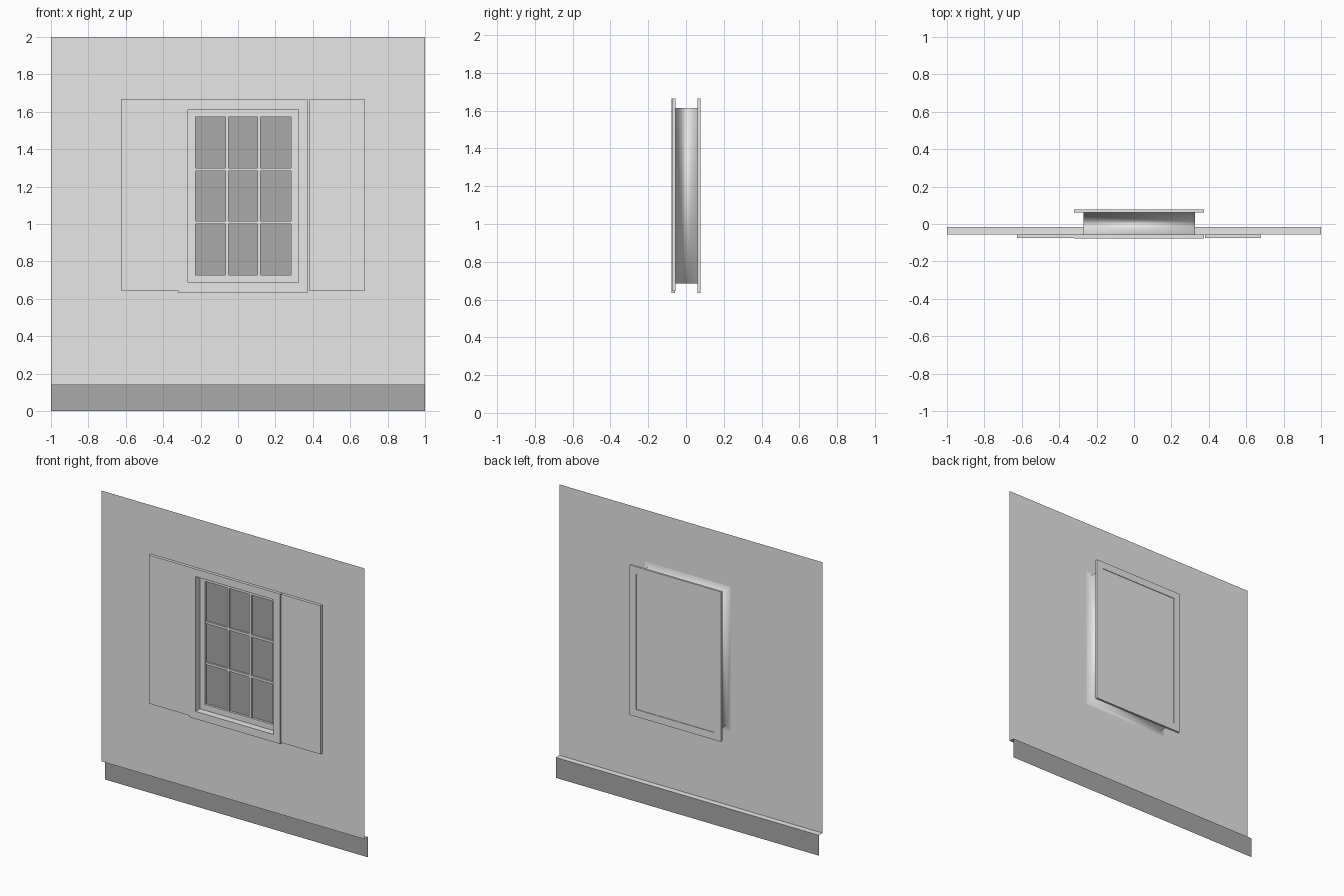
import bpy, bmesh

cube = bpy.data.objects.get("Cube")
if cube:
    bpy.data.objects.remove(cube, do_unlink=True)


def make_material(name, value):
    mat = bpy.data.materials.new(name)
    mat.use_nodes = True
    colour = (value, value, value, 1)
    mat.diffuse_color = colour
    for node in mat.node_tree.nodes:
        if node.type == 'BSDF_PRINCIPLED':
            node.inputs["Base Color"].default_value = colour
    return mat


LIGHT = make_material("light grey", 0.8)
DARK = make_material("dark grey", 0.4)


def finish(bm, name, *mats):
    mesh = bpy.data.meshes.new(name)
    bm.to_mesh(mesh)
    bm.free()
    for mat in mats:
        mesh.materials.append(mat)
    obj = bpy.data.objects.new(name, mesh)
    bpy.context.collection.objects.link(obj)
    return obj


def box(name, x0, x1, y0, y1, z0, z1, mat):
    bm = bmesh.new()
    bmesh.ops.create_cube(bm, size=1)
    for v in bm.verts:
        v.co = (x1 if v.co.x > 0 else x0,
                y1 if v.co.y > 0 else y0,
                z1 if v.co.z > 0 else z0)
    return finish(bm, name, mat)


# Main dimensions
WALL_Y, BOARD_Y, BOARD_TOP = -0.055, -0.015, 0.14
CX, CZ, HALF_W, HALF_H = 0.0275, 1.15, 0.3475, 0.515
FRONT, BACK = -0.077, 0.077
SASH_Y, GLASS_Y = -0.03, -0.015
BORDER, SASH = 0.05, 0.092


def rect(bm, inset, y):
    w, h = HALF_W - inset, HALF_H - inset
    return [bm.verts.new((CX + sx * w, y, CZ + sz * h))
            for sx, sz in ((-1, -1), (1, -1), (1, 1), (-1, 1))]


# Wall sheet with a window opening, and the ledge running back to the skirting
bm = bmesh.new()
hole = 0.02
xs = (-1, CX - HALF_W + hole, CX + HALF_W - hole, 1)
zs = (BOARD_TOP, CZ - HALF_H + hole, CZ + HALF_H - hole, 2)
grid = [[bm.verts.new((x, WALL_Y, z)) for x in xs] for z in zs]
for r in range(3):
    for c in range(3):
        if (r, c) != (1, 1):
            bm.faces.new((grid[r][c], grid[r][c + 1],
                          grid[r + 1][c + 1], grid[r + 1][c]))
rear = [bm.verts.new((x, BOARD_Y, BOARD_TOP)) for x in xs]
for c in range(3):
    bm.faces.new((grid[0][c], grid[0][c + 1], rear[c + 1], rear[c]))
finish(bm, "wall", LIGHT)

# Recessed skirting sheet
bm = bmesh.new()
bm.faces.new([bm.verts.new((x, BOARD_Y, z)) for x, z in
              ((-1, 0), (1, 0), (1, BOARD_TOP), (-1, BOARD_TOP))])
finish(bm, "skirting_board", DARK)

# Window: rectangular rings from the glass, round both flanges, to the back panel
profile = [
    (SASH, GLASS_Y), (SASH, SASH_Y), (BORDER + 0.002, SASH_Y),
    (BORDER + 0.002, FRONT), (0, FRONT), (0, FRONT + 0.02),
    (BORDER, FRONT + 0.02), (BORDER, BACK - 0.015),
    (0, BACK - 0.015), (0, BACK), (BORDER, BACK), (BORDER, BACK - 0.004),
]
SMOOTH_BANDS = (5, 6, 7)  # casing and the flange faces that meet it
bm = bmesh.new()
rings = [rect(bm, inset, y) for inset, y in profile]
for i, (a, b) in enumerate(zip(rings, rings[1:])):
    for k in range(4):
        n = (k + 1) % 4
        face = bm.faces.new((a[k], a[n], b[n], b[k]))
        face.smooth = i in SMOOTH_BANDS
glass = bm.faces.new(rings[0])
glass.material_index = 1
bm.faces.new(rings[-1])
bmesh.ops.recalc_face_normals(bm, faces=bm.faces)
finish(bm, "window_frame", LIGHT, DARK)

# Glazing bars dividing the glass into nine panes
gw, gh, bar = HALF_W - SASH, HALF_H - SASH, 0.008
for i, side in enumerate((-1, 1), 1):
    x = CX + side * gw / 3
    z = CZ + side * gh / 3
    box(f"upright_glazing_bar_{i}", x - bar, x + bar, SASH_Y + 0.002, GLASS_Y,
        CZ - gh, CZ + gh, LIGHT)
    box(f"cross_glazing_bar_{i}", CX - gw, CX + gw, SASH_Y + 0.003, GLASS_Y,
        z - bar, z + bar, LIGHT)

# Flat shutters on either side
for name, x0, x1 in (("right_shutter", -0.625, -0.321),
                     ("left_shutter", 0.38, 0.68)):
    box(name, x0, x1, FRONT + 0.002, WALL_Y, 0.645, 1.665, LIGHT)
